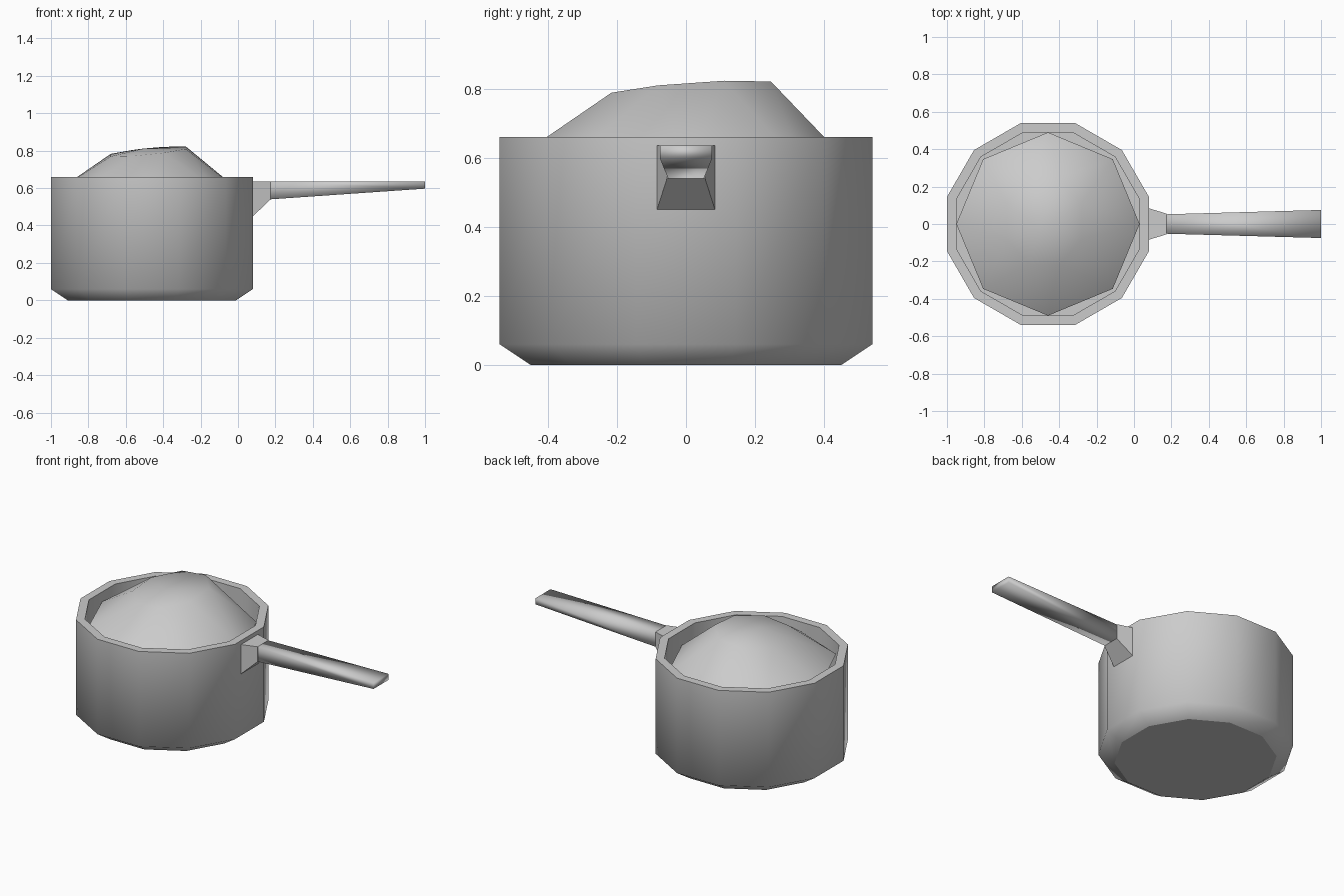
import bpy
import bmesh
from math import cos, sin, pi, radians

cube = bpy.data.objects.get("Cube")
if cube:
    bpy.data.objects.remove(cube, do_unlink=True)

metal = bpy.data.materials.new("grey_metal")
metal.use_nodes = True
metal.diffuse_color = (0.6, 0.6, 0.6, 1)
metal.node_tree.nodes["Principled BSDF"].inputs["Base Color"].default_value = (0.6, 0.6, 0.6, 1)

CENTRE_X = -0.46


def loft(name, rings, close_start=True, apex=None, smooth=None):
    """Skin a list of equal-length rings; finish with a cap or a fan to an apex."""
    bm = bmesh.new()
    loops = [[bm.verts.new(p) for p in ring] for ring in rings]
    n = len(loops[0])
    for a, b in zip(loops, loops[1:]):
        for i in range(n):
            j = (i + 1) % n
            if apex:
                bm.faces.new((a[i], a[j], b[i]))
                bm.faces.new((a[j], b[j], b[i]))
            else:
                bm.faces.new((a[i], a[j], b[j], b[i]))
    if close_start:
        bm.faces.new(loops[0][::-1])
    if apex:
        tip = bm.verts.new(apex)
        for i in range(n):
            bm.faces.new((loops[-1][i], loops[-1][(i + 1) % n], tip))
    else:
        bm.faces.new(loops[-1])
    mesh = bpy.data.meshes.new(name)
    bm.to_mesh(mesh)
    bm.free()
    mesh.materials.append(metal)
    obj = bpy.data.objects.new(name, mesh)
    bpy.context.collection.objects.link(obj)
    if smooth:
        bpy.ops.object.select_all(action='DESELECT')
        obj.select_set(True)
        bpy.context.view_layer.objects.active = obj
        bpy.ops.object.shade_smooth_by_angle(angle=radians(smooth))
    return obj


def pot_ring(apothem, z, sides=12):
    r = apothem / cos(pi / sides)
    angles = [(i + 0.5) * 2 * pi / sides for i in range(sides)]
    return [(CENTRE_X + r * cos(a), r * sin(a), z) for a in angles]


def rect(x, half_width, low, high):
    w = half_width
    return [(x, -w, low), (x, w, low), (x, w, high), (x, -w, high)]


# Twelve-sided pot: chamfered base, wall, rim and hollow inside
profile = [(0.45, 0), (0.54, 0.06), (0.54, 0.66), (0.49, 0.66), (0.49, 0.06)]
pot = loft("pot_body", [pot_ring(r, z) for r, z in profile], smooth=62)
for face in pot.data.polygons:
    if abs(face.normal.z) > 0.99:
        face.use_smooth = False

# Slightly tilted dome resting inside the rim
rim, shoulder = [], []
for i in range(8):
    a = i * pi / 4
    dx, dy = 0.49 * cos(a), 0.49 * sin(a)
    rim.append((CENTRE_X + dx, dy, 0.583 - 0.03 * dx - 0.035 * dy))
    a += pi / 8
    dx, dy = 0.217 * cos(a), 0.25 * sin(a)
    shoulder.append((CENTRE_X - 0.02 + dx, 0.015 + dy, 0.796 + 0.1 * dx + 0.07 * dy))
loft("domed_lid", [rim, shoulder], close_start=False,
     apex=(-0.5, -0.03, 0.812), smooth=80)

# Flared bracket joining the handle to the wall
loft("handle_bracket", [rect(0.07, 0.087, 0.44, 0.635), rect(0.175, 0.055, 0.54, 0.635)])

# Tapered handle with soft shading
handle = loft("handle", [rect(0.175, 0.052, 0.54, 0.635), rect(1.0, 0.075, 0.597, 0.635)])
for face in handle.data.polygons:
    face.use_smooth = True
